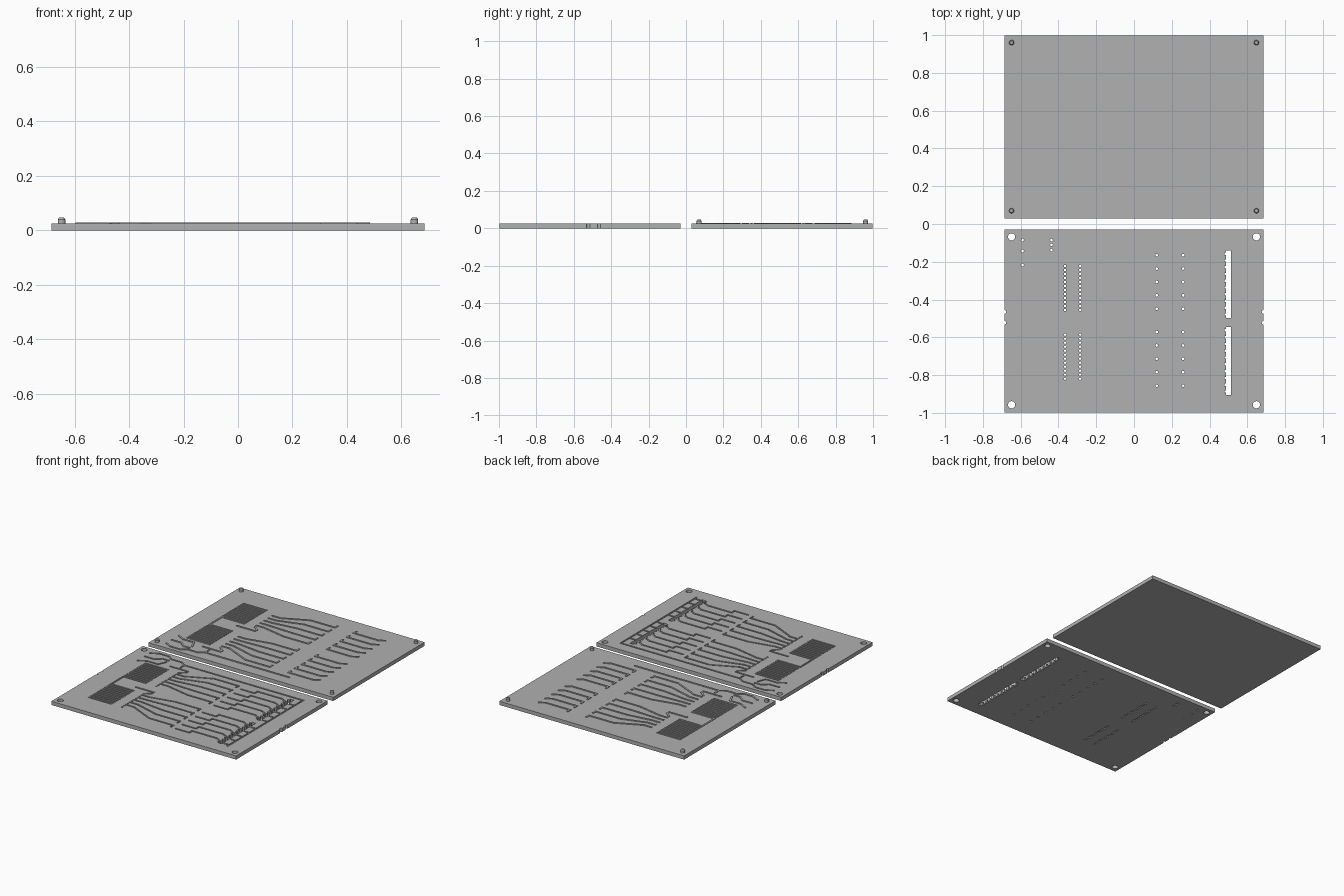
import bpy, bmesh, math
from mathutils import Matrix, Vector

if "Cube" in bpy.data.objects:
    bpy.data.objects.remove(bpy.data.objects["Cube"])

T = 0.025                      # plate thickness
X, Y0, Y1 = 0.685, 0.03, 0.998 # plate half width, near and far edges in y
W = 0.011                      # trace width

grey = bpy.data.materials.new("grey plastic")
grey.diffuse_color = (0.44, 0.44, 0.44, 1)
grey.use_nodes = True
grey.node_tree.nodes["Principled BSDF"].inputs["Base Color"].default_value = grey.diffuse_color


def box(bm, x0, x1, y0, y1, z0, z1):
    m = Matrix.Translation(((x0 + x1) / 2, (y0 + y1) / 2, (z0 + z1) / 2)) \
        @ Matrix.Diagonal((x1 - x0, y1 - y0, z1 - z0, 1))
    bmesh.ops.create_cube(bm, size=1, matrix=m)


def cyl(bm, x, y, r, z0, z1, n=12, r2=None):
    bmesh.ops.create_cone(bm, cap_ends=True, segments=n, radius1=r, radius2=r2 or r,
                          depth=z1 - z0, matrix=Matrix.Translation((x, y, (z0 + z1) / 2)))


def trace(bm, pts, z0, z1):
    # chain of thin bars along a polyline
    for a, b in zip(pts, pts[1:]):
        a, b = Vector(a), Vector(b)
        d, c = b - a, (a + b) / 2
        m = Matrix.Translation((c.x, c.y, (z0 + z1) / 2)) \
            @ Matrix.Rotation(math.atan2(d.y, d.x), 4, 'Z') \
            @ Matrix.Diagonal((d.length + W * 0.9, W, z1 - z0, 1))
        bmesh.ops.create_cube(bm, size=1, matrix=m)


def finish(bm, name, hidden=False):
    me = bpy.data.meshes.new(name)
    bm.to_mesh(me)
    bm.free()
    me.materials.append(grey)
    ob = bpy.data.objects.new(name, me)
    bpy.context.collection.objects.link(ob)
    ob.hide_render = hidden
    return ob


def cut(ob, cutter):
    mod = ob.modifiers.new("cut", 'BOOLEAN')
    mod.operation, mod.solver, mod.use_self = 'DIFFERENCE', 'EXACT', True
    mod.object = cutter
    bpy.context.view_layer.objects.active = ob
    bpy.ops.object.modifier_apply(modifier=mod.name)
    bpy.data.objects.remove(cutter)


# Layout, with y measured outwards from the gap between the plates
PINS = 12
chips = [(0.222, 0.0212), (0.586, 0.0212)]
rows = [[0.165 + 0.071 * k for k in range(5)], [0.572 + 0.071 * k for k in range(5)]]
regulator = [(-0.59, 0.085), (-0.59, 0.143), (-0.59, 0.217),
             (-0.437, 0.085), (-0.437, 0.11), (-0.437, 0.138)]
slots = [(0.14, 0.497), (0.545, 0.905)]


def layout(full):
    paths = []
    for (s, p), ys in zip(chips, rows):
        # parallel wires leaving one side of the chip
        paths += [[(-0.53, s + p * i), (-0.365, s + p * i)] for i in range(PINS)]
        # collector beside the chip
        paths.append([(-0.285, s), (-0.25, s - 0.03), (-0.25, s - 0.05), (-0.38, s - 0.05)])
        for k, y in enumerate(ys):
            # fan from the pins to the evenly spaced rows
            pin = s + p * (2 * k + 1.0)
            paths.append([(-0.285, pin), (-0.23, pin), (-0.06, y), (0.12, y), (0.12, y + 0.025)])
            paths.append([(0.26, y + 0.025), (0.26, y), (0.44, y), (0.478, y + 0.02)])
            if full:
                paths.append([(0.16, y + 0.03), (0.26, y + 0.03)])
                paths.append([(0.478, y + 0.035), (0.56, y + 0.035)])
    # power wiring in the corner
    paths += [[(-0.59, 0.085), (-0.54, 0.06), (-0.47, 0.06), (-0.437, 0.085)],
              [(-0.59, 0.143), (-0.52, 0.143), (-0.48, 0.11), (-0.437, 0.11)],
              [(-0.59, 0.217), (-0.54, 0.19), (-0.46, 0.19), (-0.437, 0.138)],
              [(-0.437, 0.085), (-0.36, 0.085), (-0.32, 0.11), (-0.32, 0.15)],
              [(-0.53, 0.46), (-0.53, 0.59)]]
    paths.append([(-0.32, 0.11), (0.56 if full else 0.3, 0.11)])
    if full:
        paths.append([(0.56, 0.11), (0.56, 0.91)])  # bus behind the slots
    return paths


# Drilled base plate, front
bm = bmesh.new()
box(bm, -X, X, -Y1, -Y0, 0, T)
base = finish(bm, "drilled_plate")

bm = bmesh.new()
for pts in layout(True):
    trace(bm, [(x, -y) for x, y in pts], T - 0.006, T + 0.01)
cut(base, finish(bm, "groove_cutter", True))

bm = bmesh.new()
lo, hi = -0.01, T + 0.02
for sx in (-1, 1):
    for y in (0.068, 0.957):
        cyl(bm, sx * 0.648, -y, 0.019, lo, hi, 24)   # corner holes
    for y in (0.465, 0.522):
        cyl(bm, sx * X, -y, 0.009, lo, hi)           # edge notches
for s, p in chips:
    for i in range(PINS):
        for x in (-0.365, -0.285):
            cyl(bm, x, -(s + p * i), 0.0065, lo, hi, 8)
for ys in rows:
    for y in ys:
        for x in (0.12, 0.26):
            cyl(bm, x, -y, 0.0075, lo, hi, 8)
for x, y in regulator:
    cyl(bm, x, -y, 0.0075, lo, hi, 8)
for a, b in slots:
    box(bm, 0.487, 0.513, -b, -a, lo, hi)            # connector slots
    for i in range(10):
        y = a + (b - a) * (i + 0.5) / 10
        box(bm, 0.478, 0.495, -y - 0.006, -y + 0.006, lo, hi)
cut(base, finish(bm, "hole_cutter", True))

# Pressing cover plate, back
bm = bmesh.new()
box(bm, -X, X, Y0, Y1, 0, T)
finish(bm, "cover_plate")

# Raised ribs on the cover that press into the grooves
bm = bmesh.new()
for pts in layout(False):
    trace(bm, pts, T - 0.003, T + 0.004)
finish(bm, "cover_ribs")

# Locating pegs
for sx in (-1, 1):
    for y in (0.07, 0.96):
        bm = bmesh.new()
        cyl(bm, sx * 0.648, y, 0.0135, T - 0.005, 0.040, 24)
        cyl(bm, sx * 0.648, y, 0.0135, 0.040, 0.046, 24, 0.009)
        finish(bm, "locating_peg")
